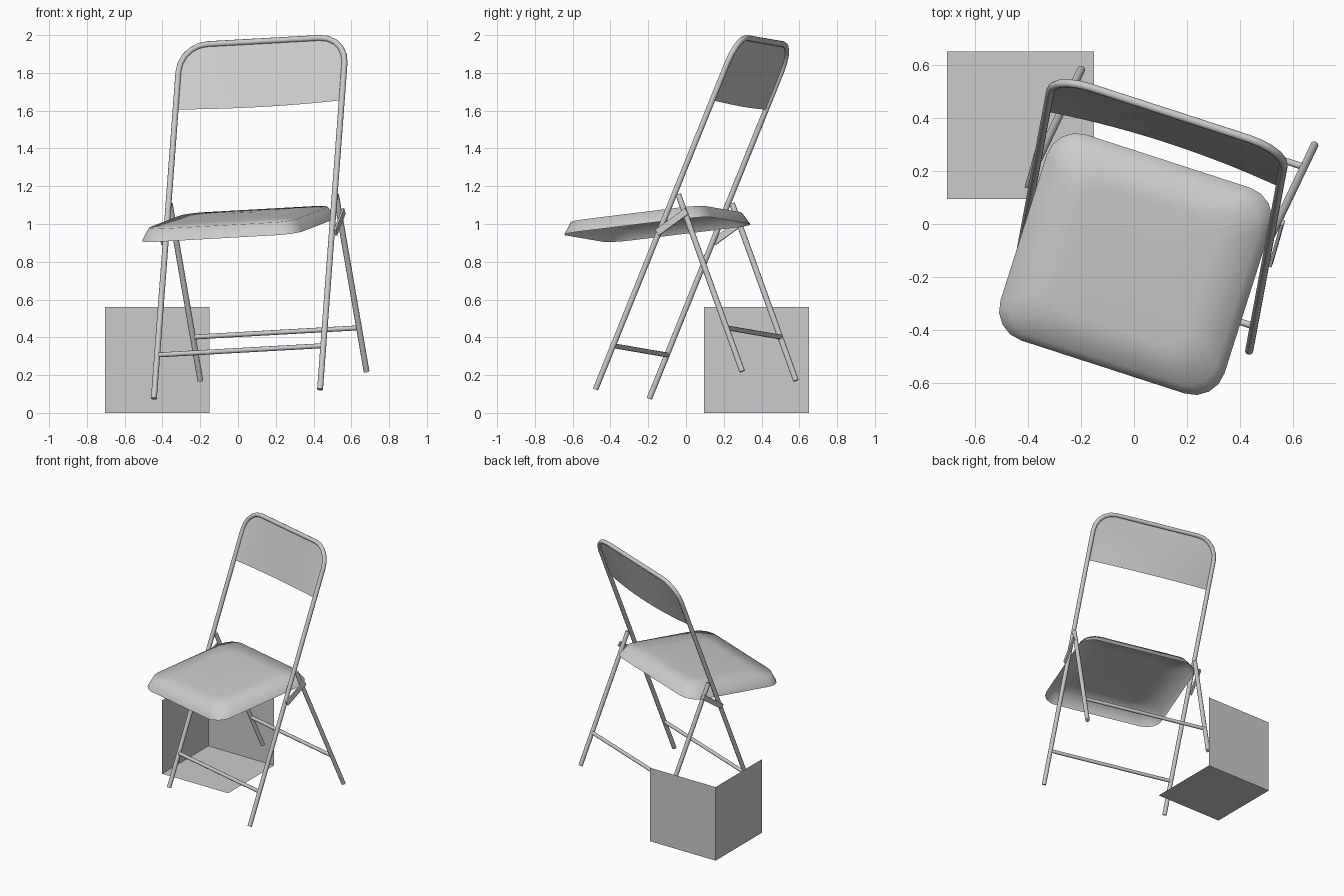
import bpy, bmesh
from math import sin, cos, pi, atan, sqrt
from mathutils import Vector, Matrix

if "Cube" in bpy.data.objects:
    bpy.data.objects.remove(bpy.data.objects["Cube"])

# Chair frame: the whole chair is turned and slightly tilted in the world
Y = Vector((0.30, 0.946, 0.116)).normalized()
X = Vector((0.95, -0.307, 0.053))
X = (X - Y * X.dot(Y)).normalized()
Z = X.cross(Y)
CHAIR = Matrix.Translation((-0.0055, -0.3365, 0.10)) @ Matrix((X, Y, Z)).transposed().to_4x4()

HALF = 0.463              # half distance between the legs
LEAN = atan(0.55)         # backward lean of the long frame
LENGTH, CORNER = 2.02, 0.15
R = 0.0155


def on_frame(x, v, back=0.0):
    """Point at width x and height v along the leaning frame plane."""
    return Vector((x, v * sin(LEAN) + back * cos(LEAN), v * cos(LEAN) - back * sin(LEAN)))


def add_mesh(name, bm, matrix=CHAIR, smooth=40):
    mesh = bpy.data.meshes.new(name)
    bm.to_mesh(mesh)
    bm.free()
    ob = bpy.data.objects.new(name, mesh)
    bpy.context.collection.objects.link(ob)
    ob.matrix_world = matrix
    if smooth:
        bpy.ops.object.select_all(action='DESELECT')
        ob.select_set(True)
        bpy.context.view_layer.objects.active = ob
        bpy.ops.object.shade_smooth_by_angle(angle=smooth * pi / 180)
    return ob


def tube(name, points, radius=R, sides=10):
    """Sweep a round section along a planar path and cap both ends."""
    bm = bmesh.new()
    pts = [Vector(p) for p in points]
    normal = (pts[1] - pts[0]).orthogonal().normalized()
    if len(pts) > 2:
        normal = (pts[1] - pts[0]).cross(pts[-1] - pts[0]).normalized()
    rings = []
    for i, p in enumerate(pts):
        a = (p - pts[i - 1]).normalized() if i else None
        b = (pts[i + 1] - p).normalized() if i < len(pts) - 1 else None
        t = ((a or b) + (b or a)).normalized()
        side = t.cross(normal)
        stretch = 1 / t.dot(b or a)
        rings.append([bm.verts.new(p + radius * (cos(k * 2 * pi / sides) * normal
                                                 + sin(k * 2 * pi / sides) * stretch * side))
                      for k in range(sides)])
    for r0, r1 in zip(rings, rings[1:]):
        for k in range(sides):
            j = (k + 1) % sides
            bm.faces.new((r0[k], r0[j], r1[j], r1[k]))
    bm.faces.new(rings[0][::-1])
    bm.faces.new(rings[-1])
    bmesh.ops.recalc_face_normals(bm, faces=bm.faces)
    return add_mesh(name, bm)


# Front legs and back hoop in one bent tube
path = [on_frame(-HALF, 0)]
for sx, start in ((-1, pi), (1, pi / 2)):
    for k in range(6):
        a = start - k * pi / 10
        path.append(on_frame(sx * (HALF - CORNER) + CORNER * cos(a),
                             LENGTH - CORNER + CORNER * sin(a)))
path.append(on_frame(HALF, 0))
tube("main_frame", path)

# Rear legs, with folding links to the front legs
for s, side in ((-1, "left"), (1, "right")):
    tube("rear_leg_" + side, [(s * HALF, 0.82, 0), (s * HALF, 0.56, 0.975)])
    bm = bmesh.new()
    a, b = Vector((0, 0.43, 0.785)), Vector((0, 0.605, 0.88))
    d = (b - a).normalized()
    n = Vector((0, -d.z, d.y))
    bmesh.ops.create_cube(bm, size=1)
    for v in bm.verts:
        c = v.co.copy()
        v.co = (a + b) / 2 + d * c.x * (b - a).length + n * c.y * 0.036
        v.co.x = s * 0.484 + c.z * 0.012
    bmesh.ops.recalc_face_normals(bm, faces=bm.faces)
    add_mesh("folding_link_" + side, bm, smooth=0)

# Stretchers
p = on_frame(HALF, 0.25)
tube("front_stretcher", [(-HALF, p.y, p.z), (HALF, p.y, p.z)], 0.013)
tube("rear_stretcher", [(-HALF, 0.757, 0.24), (HALF, 0.757, 0.24)], 0.013)

# Backrest: sheet filling the hoop, bowed slightly backwards
bm = bmesh.new()
cols, rows, low = 20, 5, 1.655
grid = []
for i in range(cols + 1):
    x = -HALF * cos(pi * i / cols)
    over = max(0, abs(x) - (HALF - CORNER))
    top = LENGTH - CORNER + sqrt(max(0, CORNER ** 2 - over ** 2))
    bow = 0.03 * (1 - (x / HALF) ** 2)
    grid.append([bm.verts.new(on_frame(x, low + (top - low) * j / rows, bow * (1 - j / rows)))
                 for j in range(rows + 1)])
for c0, c1 in zip(grid, grid[1:]):
    for j in range(rows):
        bm.faces.new((c0[j], c1[j], c1[j + 1], c0[j + 1]))
add_mesh("backrest", bm)

# Seat: rounded pan with a sloping skirt, open underneath
bm = bmesh.new()


def seat_loop(hx, hy, r, z):
    loop = []
    for q, (sx, sy) in enumerate(((1, 1), (-1, 1), (-1, -1), (1, -1))):
        for k in range(5):
            a = (q + k / 4) * pi / 2
            loop.append(bm.verts.new((sx * (hx - r) + r * cos(a),
                                      0.28 + sy * (hy - r) + r * sin(a), z)))
    return loop


loops = [seat_loop(0.445, 0.41, 0.12, 0.845), seat_loop(0.41, 0.375, 0.11, 0.91),
         seat_loop(0.27, 0.25, 0.10, 0.918), seat_loop(0.13, 0.12, 0.08, 0.922)]
for l0, l1 in zip(loops, loops[1:]):
    for k in range(20):
        j = (k + 1) % 20
        bm.faces.new((l0[k], l0[j], l1[j], l1[k]))
bm.faces.new(loops[-1])
add_mesh("seat", bm, smooth=80)

# Open corner of three square panels by the rear left leg
bm = bmesh.new()
x0, x1, y0, y1, h = -0.705, -0.15, 0.095, 0.65, 0.56
for quad in (((x0, y0, 0), (x1, y0, 0), (x1, y1, 0), (x0, y1, 0)),
             ((x0, y0, 0), (x0, y1, 0), (x0, y1, h), (x0, y0, h)),
             ((x0, y1, 0), (x1, y1, 0), (x1, y1, h), (x0, y1, h))):
    bm.faces.new([bm.verts.new(c) for c in quad])
bmesh.ops.remove_doubles(bm, verts=bm.verts, dist=1e-4)
add_mesh("corner_panels", bm, Matrix.Identity(4), smooth=0)
